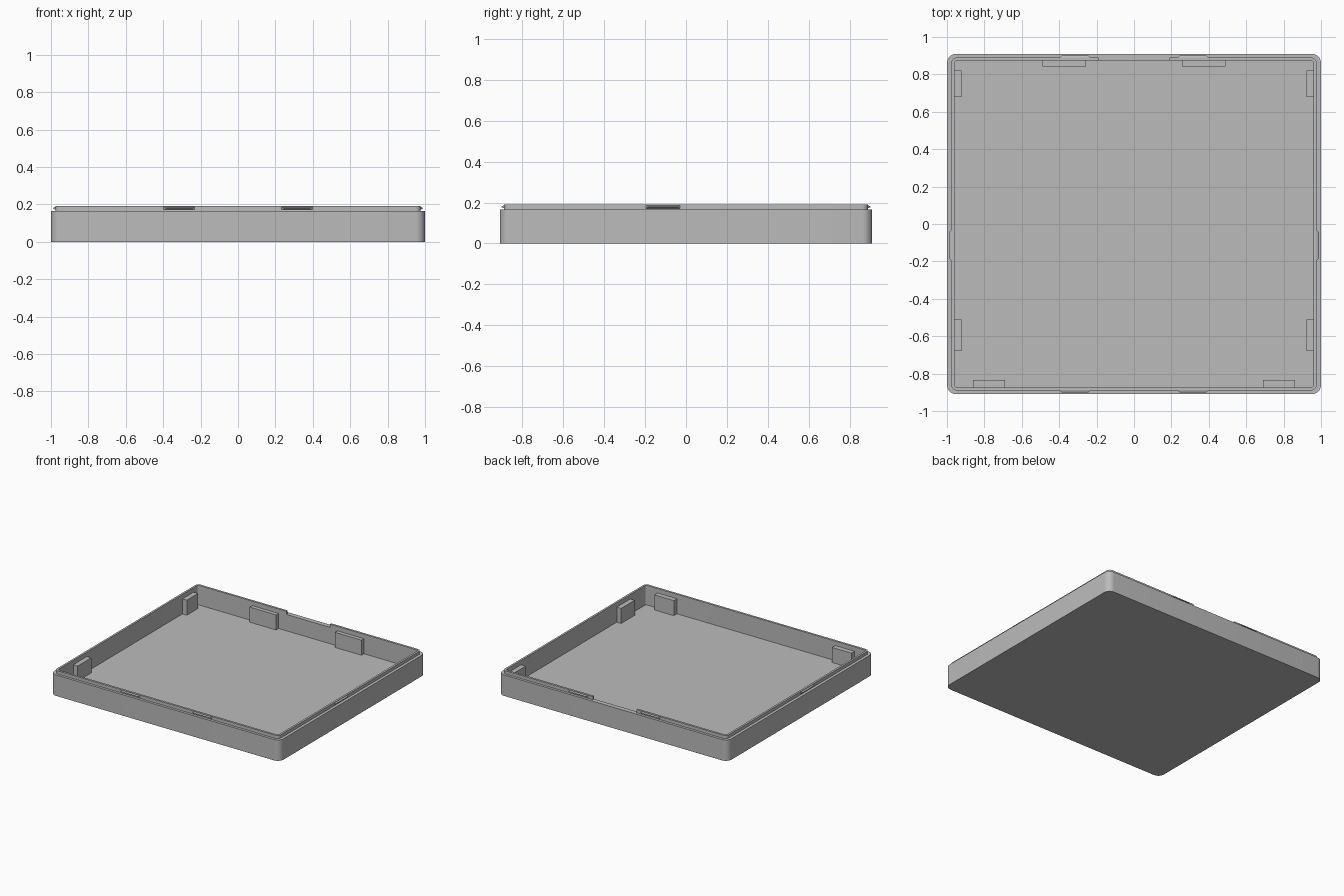
import bpy, bmesh, math
from mathutils import Vector, Matrix

cube = bpy.data.objects.get("Cube")
if cube:
    bpy.data.objects.remove(cube, do_unlink=True)

# One plain grey for the whole case
grey = bpy.data.materials.new("plain_grey")
grey.use_nodes = True
GREY = (0.5, 0.5, 0.5, 1)
grey.diffuse_color = GREY
grey.node_tree.nodes["Principled BSDF"].inputs["Base Color"].default_value = GREY

FLOOR, LEDGE, RIM = 0.036, 0.165, 0.19
OUTER = (1.0, 0.91)
LIP = (0.977, 0.89)
INNER = (0.961, 0.873)


def add_object(name, bm):
    bmesh.ops.recalc_face_normals(bm, faces=bm.faces)
    mesh = bpy.data.meshes.new(name)
    bm.to_mesh(mesh)
    bm.free()
    mesh.materials.append(grey)
    obj = bpy.data.objects.new(name, mesh)
    bpy.context.collection.objects.link(obj)
    return obj


def add_box(name, low, high):
    low, high = Vector(low), Vector(high)
    bm = bmesh.new()
    size = Matrix.Diagonal((*(high - low), 1))
    bmesh.ops.create_cube(bm, size=1, matrix=Matrix.Translation((low + high) / 2) @ size)
    return add_object(name, bm)


def rounded_loop(bm, half, radius, z, steps=8):
    """Ring of vertices around a rounded rectangle."""
    verts = []
    for corner, (sx, sy) in enumerate(((1, 1), (-1, 1), (-1, -1), (1, -1))):
        for i in range(steps + 1):
            a = (corner + i / steps) * math.pi / 2
            verts.append(bm.verts.new((sx * (half[0] - radius) + radius * math.cos(a),
                                       sy * (half[1] - radius) + radius * math.sin(a), z)))
    return verts


# Tray: base, wall, ledge, raised lip and inner floor in one skin
bm = bmesh.new()
rings = [rounded_loop(bm, *ring) for ring in (
    (OUTER, 0.05, 0), (OUTER, 0.05, LEDGE), (LIP, 0.03, LEDGE),
    (LIP, 0.03, RIM), (INNER, 0.015, RIM), (INNER, 0.015, FLOOR))]
for a, b in zip(rings, rings[1:]):
    for i in range(len(a)):
        j = (i + 1) % len(a)
        bm.faces.new((a[i], a[j], b[j], b[i]))
bm.faces.new(rings[0])
bm.faces.new(rings[-1])
tray = add_object("tray", bm)

# Gap in the back lip
cutter = add_box("lip_gap_cutter", (-0.19, 0.8, LEDGE), (0.19, 1, 0.3))
cutter.hide_render = True
cut = tray.modifiers.new("lip_gap", "BOOLEAN")
cut.operation = "DIFFERENCE"
cut.solver = "EXACT"
cut.object = cutter
bpy.ops.object.select_all(action="DESELECT")
bpy.context.view_layer.objects.active = tray
tray.select_set(True)
bpy.ops.object.modifier_apply(modifier=cut.name)
bpy.data.objects.remove(cutter, do_unlink=True)
bpy.ops.object.shade_smooth_by_angle(angle=math.radians(30))


# Inner blocks standing on the floor against the walls
BLOCK_TOP = 0.155
for side, s in (("left", 1), ("right", -1)):
    def block(name, x, y):
        xs = sorted((s * x[0], s * x[1]))
        add_box(f"{name}_{side}", (xs[0], y[0], FLOOR), (xs[1], y[1], BLOCK_TOP))
    block("back_block", (0.257, 0.488), (0.842, INNER[1]))
    block("front_block", (0.69, 0.86), (-INNER[1], -0.834))
    block("side_block_back", (0.923, INNER[0]), (0.68, 0.82))
    block("side_block_front", (0.923, INNER[0]), (-0.68, -0.51))


# Snap ridges: tapered wedges on the outside of the lip
def add_ridge(name, centre, angle, length):
    bm = bmesh.new()
    h, z, out = length / 2, 0.179, 0.011
    base = [bm.verts.new((x, 0.002, z + dz)) for x, dz in
            ((-h, -0.008), (h, -0.008), (h, 0.008), (-h, 0.008))]
    tip = [bm.verts.new((x, -out, z + dz)) for x, dz in
           ((-h + 0.015, -0.002), (h - 0.015, -0.002), (h - 0.015, 0.002), (-h + 0.015, 0.002))]
    for i in range(4):
        j = (i + 1) % 4
        bm.faces.new((base[i], base[j], tip[j], tip[i]))
    bm.faces.new(base)
    bm.faces.new(tip)
    bm.transform(Matrix.Translation((*centre, 0)) @ Matrix.Rotation(angle, 4, "Z"))
    add_object(name, bm)


for side, s in (("left", 1), ("right", -1)):
    add_ridge(f"front_ridge_{side}", (s * 0.315, -LIP[1]), 0, 0.17)
    add_ridge(f"back_ridge_{side}", (s * 0.315, LIP[1]), math.pi, 0.17)
    add_ridge(f"side_ridge_{side}", (s * LIP[0], -0.113), s * math.pi / 2, 0.17)
